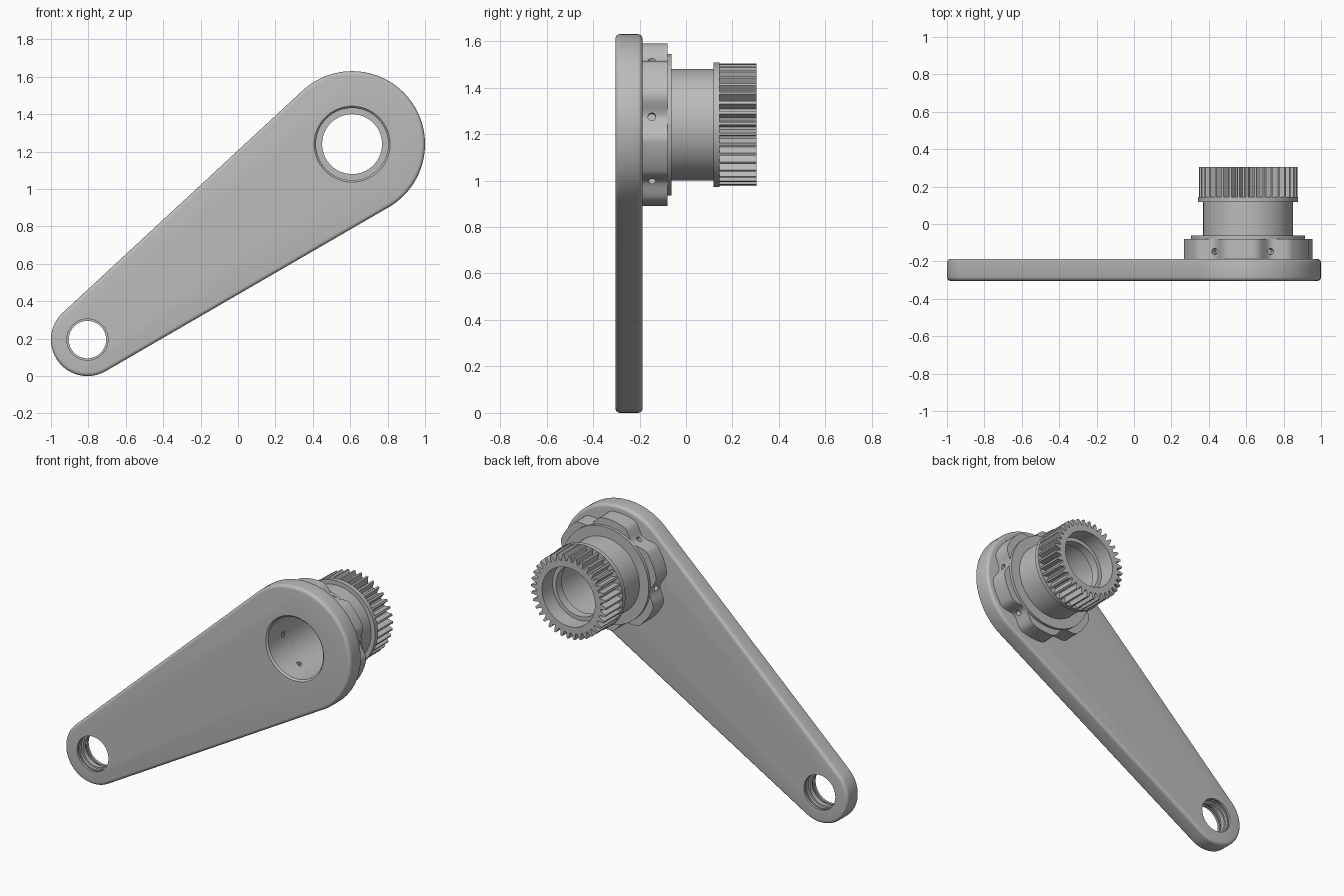
import bpy, bmesh
from math import cos, sin, pi, radians, atan2, asin, hypot
from mathutils import Matrix, Vector

cube = bpy.data.objects.get("Cube")
if cube:
    bpy.data.objects.remove(cube)

BIG, SMALL = (0.61, 1.24), (-0.805, 0.195)   # (x, z) of the two arm ends
BIG_R, SMALL_R = 0.39, 0.195
FRONT, ARM_BACK, BACK = -0.304, -0.187, 0.304

steel = bpy.data.materials.new("grey metal")
steel.use_nodes = True
GREY = (0.5, 0.5, 0.5, 1)
steel.diffuse_color = GREY
steel.node_tree.nodes["Principled BSDF"].inputs["Base Color"].default_value = GREY


def finish(name, bm, smooth=30):
    bmesh.ops.recalc_face_normals(bm, faces=bm.faces)
    mesh = bpy.data.meshes.new(name)
    bm.to_mesh(mesh)
    bm.free()
    mesh.materials.append(steel)
    ob = bpy.data.objects.new(name, mesh)
    bpy.context.collection.objects.link(ob)
    shade(ob, smooth)
    return ob


def activate(ob):
    bpy.ops.object.select_all(action='DESELECT')
    ob.select_set(True)
    bpy.context.view_layer.objects.active = ob


def shade(ob, angle=30):
    activate(ob)
    bpy.ops.object.shade_smooth_by_angle(angle=radians(angle))


def loft(name, rings, ring_shaped=True):
    """Skin equal-length rings; close them into a tube wall or cap the ends."""
    bm = bmesh.new()
    loops = [[bm.verts.new(p) for p in ring] for ring in rings]
    pairs = list(zip(loops, loops[1:]))
    if ring_shaped:
        pairs.append((loops[-1], loops[0]))
    else:
        bm.faces.new(loops[0])
        bm.faces.new(loops[-1])
    for a, b in pairs:
        for i in range(len(a)):
            j = (i + 1) % len(a)
            bm.faces.new((a[i], a[j], b[j], b[i]))
    return finish(name, bm)


def ring(radius, y, n=96, centre=BIG):
    """Circle about the y axis; radius is a number or a function of the index."""
    pts = []
    for i in range(n):
        r = radius(i) if callable(radius) else radius
        a = 2 * pi * i / n
        pts.append((centre[0] + r * cos(a), y, centre[1] + r * sin(a)))
    return pts


def cut(ob, cutter):
    cutter.hide_render = True
    mod = ob.modifiers.new("cut", 'BOOLEAN')
    mod.operation = 'DIFFERENCE'
    mod.solver = 'EXACT'
    mod.object = cutter
    activate(ob)
    bpy.ops.object.modifier_apply(modifier=mod.name)
    bpy.data.objects.remove(cutter)
    shade(ob)


def radial_cylinder(name, radius, inner, outer, angle, y, sides=20):
    d = Vector((cos(angle), 0, sin(angle)))
    mid = Vector((BIG[0], y, BIG[1])) + d * (inner + outer) / 2
    bm = bmesh.new()
    bmesh.ops.create_cone(
        bm, cap_ends=True, segments=sides, radius1=radius, radius2=radius,
        depth=outer - inner,
        matrix=Matrix.Translation(mid) @ d.to_track_quat('Z', 'Y').to_matrix().to_4x4())
    return finish(name, bm)


# Tapered arm: two round ends joined by tangents, with rounded edges
dx, dz = BIG[0] - SMALL[0], BIG[1] - SMALL[1]
tilt = atan2(dz, dx)
half = pi / 2 + asin((BIG_R - SMALL_R) / hypot(dx, dz))


def arm_outline(inset, y, n=48):
    pts = []
    for centre, r, start, span in ((BIG, BIG_R, tilt - half, 2 * half),
                                   (SMALL, SMALL_R, tilt + half, 2 * (pi - half))):
        for i in range(n + 1):
            a = start + span * i / n
            pts.append((centre[0] + (r - inset) * cos(a), y,
                        centre[1] + (r - inset) * sin(a)))
    return pts


FILLET, STEPS = 0.02, 5
rings = []
for k in range(STEPS + 1):
    t = pi / 2 * k / STEPS
    rings.append(arm_outline(FILLET * (1 - sin(t)), FRONT + FILLET * (1 - cos(t))))
for k in range(STEPS + 1):
    t = pi / 2 * k / STEPS
    rings.append(arm_outline(FILLET * (1 - cos(t)), ARM_BACK - FILLET * (1 - sin(t))))
arm = loft("arm", rings, ring_shaped=False)

# Main bore with a chamfered mouth
bore = [(0.213, FRONT - 0.01), (0.193, FRONT + 0.01), (0.193, ARM_BACK + 0.02)]
cut(arm, loft("bore_cutter", [ring(r, y) for r, y in bore], ring_shaped=False))

# Stepped small bore with retaining grooves on both sides of a lip
mid = (FRONT + ARM_BACK) / 2
side = [(0.11, 0.08), (0.11, 0.044), (0.118, 0.044), (0.118, 0.032),
        (0.11, 0.032), (0.11, 0.014), (0.1, 0.014)]
bore = [(r, mid - d) for r, d in side] + [(r, mid + d) for r, d in reversed(side)]
cut(arm, loft("small_bore_cutter", [ring(r, y, 64, SMALL) for r, y in bore],
              ring_shaped=False))

# Lobed collar: six lobes with scalloped valleys between them
COLLAR_N = 180
VALLEY = radians(6.5)


def lobed(i):
    a = (360 * i / COLLAR_N - 6.5) % 60
    off = min(a, 60 - a)                      # degrees from the valley middle
    if off > 18:
        return 0.35
    return 0.325 - 0.025 * cos(pi * off / 18)


collar = loft("lobed_collar", [
    ring(lobed, ARM_BACK - 0.003, COLLAR_N), ring(lobed, -0.08, COLLAR_N),
    ring(0.193, -0.08, COLLAR_N), ring(0.193, ARM_BACK - 0.003, COLLAR_N)])

# Radial holes in the valleys, each holding a hollow set screw
HOLE_Y = -0.147
for k in range(6):
    a = VALLEY + k * pi / 3
    cut(collar, radial_cylinder("hole_cutter", 0.017, 0.15, 0.4, a, HOLE_Y))
    screw = radial_cylinder(f"set_screw_{k + 1}", 0.0172, 0.198, 0.27, a, HOLE_Y)
    cut(screw, radial_cylinder("socket_cutter", 0.009, 0.15, 0.225, a, HOLE_Y, 6))

# Hub sleeve with a flange at each end
sleeve = [(0.305, -0.08), (0.305, -0.062), (0.24, -0.062), (0.24, 0.118),
          (0.268, 0.118), (0.268, 0.145), (0.193, 0.145), (0.193, -0.08)]
loft("hub_sleeve", [ring(r, y) for r, y in sleeve])

# Toothed gear with an inner lip
TEETH = 36
GEAR_N = TEETH * 4


def tooth(i):
    return 0.263 if i % 4 < 2 else 0.225


wheel = [(tooth, 0.144), (tooth, BACK), (0.185, BACK), (0.185, 0.2),
         (0.16, 0.2), (0.16, 0.144)]
loft("gear", [ring(r, y, GEAR_N) for r, y in wheel])
